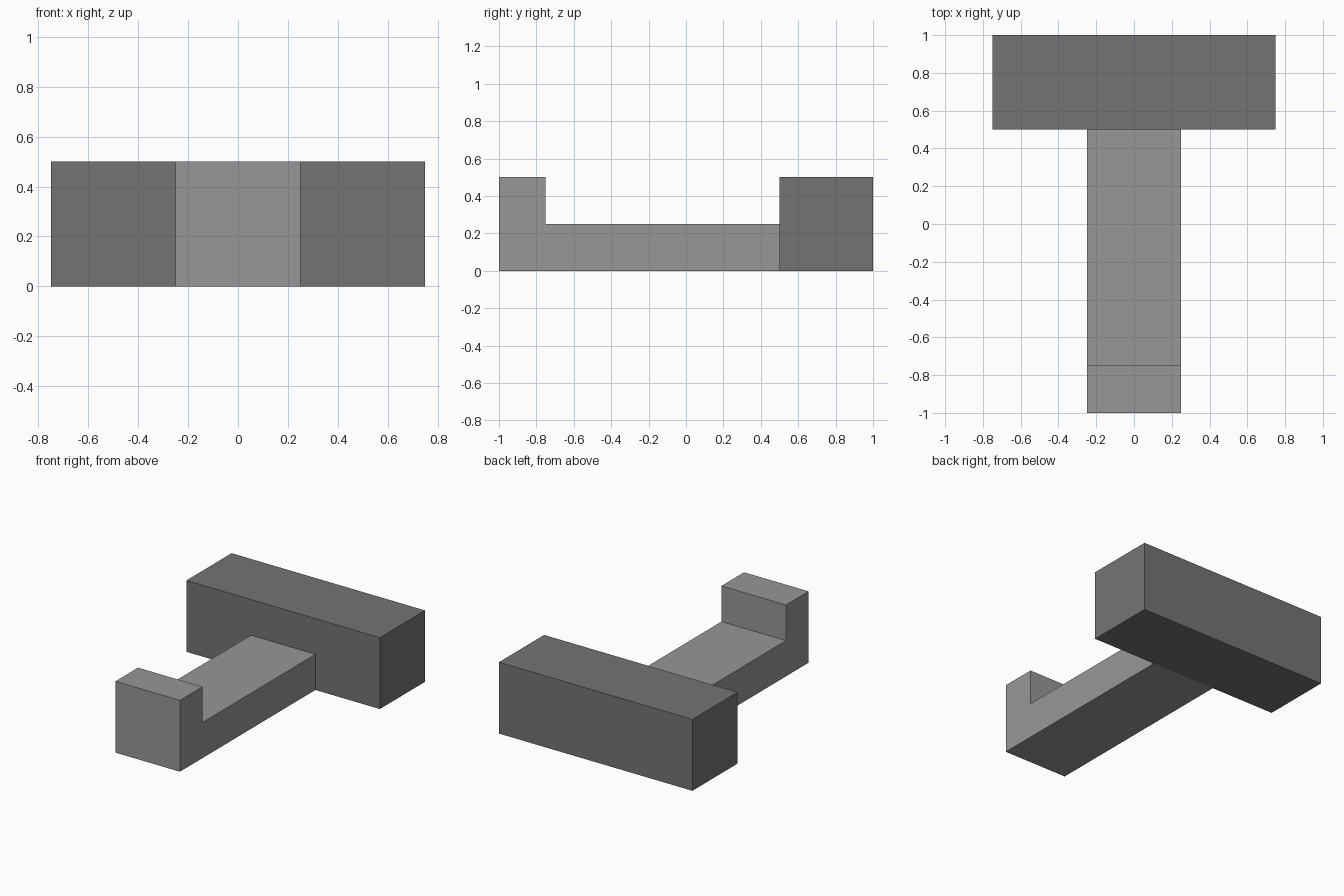
import bpy
import bmesh

if "Cube" in bpy.data.objects:
    bpy.data.objects.remove(bpy.data.objects["Cube"])


def material(name, grey):
    mat = bpy.data.materials.new(name)
    mat.diffuse_color = (grey, grey, grey, 1.0)
    mat.use_nodes = True
    mat.node_tree.nodes["Principled BSDF"].inputs["Base Color"].default_value = mat.diffuse_color
    return mat


def extrude_profile(name, profile, half_width, mat):
    """Extrude a (y, z) side profile symmetrically along x."""
    bm = bmesh.new()
    face = bm.faces.new([bm.verts.new((-half_width, y, z)) for y, z in profile])
    result = bmesh.ops.extrude_face_region(bm, geom=[face])
    moved = [v for v in result["geom"] if isinstance(v, bmesh.types.BMVert)]
    bmesh.ops.translate(bm, verts=moved, vec=(2 * half_width, 0, 0))
    bmesh.ops.recalc_face_normals(bm, faces=bm.faces)
    mesh = bpy.data.meshes.new(name)
    bm.to_mesh(mesh)
    bm.free()
    mesh.materials.append(mat)
    obj = bpy.data.objects.new(name, mesh)
    bpy.context.collection.objects.link(obj)
    return obj


dark_grey = material("dark grey", 0.175)
light_grey = material("light grey", 0.31)

# Wide crossbar at the back
extrude_profile("crossbar", [(0.5, 0), (1, 0), (1, 0.5), (0.5, 0.5)], 0.75, dark_grey)

# Long stem with a raised lip at its front end
extrude_profile("stem_with_lip",
                [(-1, 0), (0.5, 0), (0.5, 0.25), (-0.75, 0.25), (-0.75, 0.5), (-1, 0.5)],
                0.25, light_grey)
